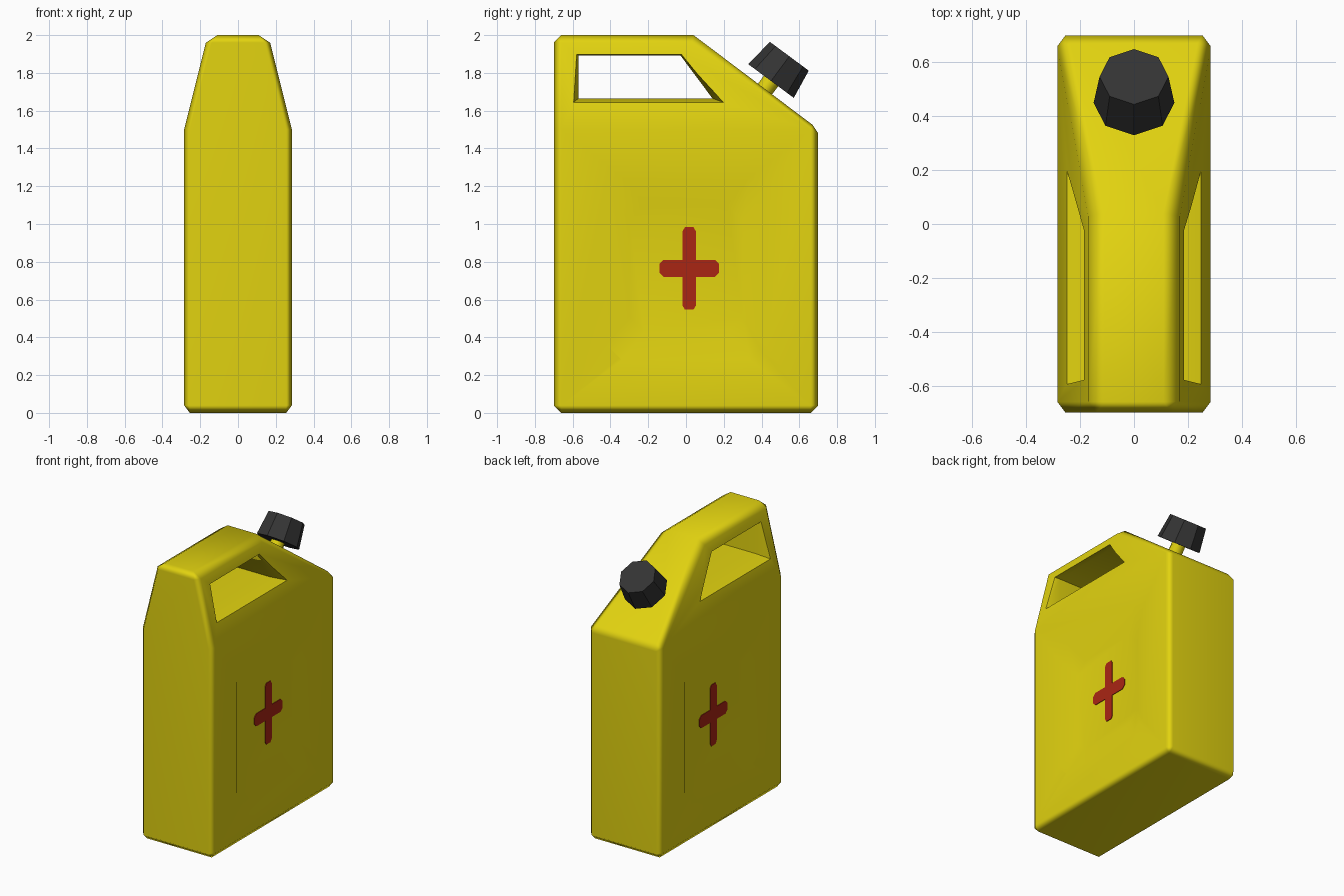
import bpy, bmesh, math
from mathutils import Vector, Matrix

if "Cube" in bpy.data.objects:
    bpy.data.objects.remove(bpy.data.objects["Cube"])


def material(name, rgb):
    m = bpy.data.materials.new(name)
    m.diffuse_color = (*rgb, 1)
    m.use_nodes = True
    m.node_tree.nodes["Principled BSDF"].inputs["Base Color"].default_value = m.diffuse_color
    return m


yellow = material("yellow plastic", (0.76, 0.65, 0.005))
black = material("black plastic", (0.034, 0.034, 0.034))
red = material("red paint", (0.40, 0.019, 0.007))


def finish(bm, name, mat=None):
    bmesh.ops.recalc_face_normals(bm, faces=bm.faces[:])
    me = bpy.data.meshes.new(name)
    bm.to_mesh(me)
    bm.free()
    ob = bpy.data.objects.new(name, me)
    bpy.context.collection.objects.link(ob)
    if mat:
        me.materials.append(mat)
    return ob


def loft(name, loops, mat=None):
    """Join (x, [(y, z), ...]) sections into a closed solid."""
    bm = bmesh.new()
    rows = [[bm.verts.new((x, y, z)) for y, z in pts] for x, pts in loops]
    n = len(rows[0])
    for a, b in zip(rows, rows[1:]):
        for i in range(n):
            j = (i + 1) % n
            bm.faces.new((a[i], a[j], b[j], b[i]))
    bm.faces.new(rows[0])
    bm.faces.new(rows[-1])
    return finish(bm, name, mat)


def activate(ob):
    bpy.ops.object.select_all(action='DESELECT')
    ob.select_set(True)
    bpy.context.view_layer.objects.active = ob


def cut(ob, cutter):
    activate(ob)
    m = ob.modifiers.new("cut", 'BOOLEAN')
    m.operation, m.solver, m.object = 'DIFFERENCE', 'EXACT', cutter
    bpy.ops.object.modifier_apply(modifier=m.name)
    bpy.data.objects.remove(cutter)


def octagon(y, z0, z1, c):
    return [(-y, z0 + c), (-y + c, z0), (y - c, z0), (y, z0 + c),
            (y, z1 - c), (y - c, z1), (-y + c, z1), (-y, z1 - c)]


# Can body: convex shell with chamfered edges, tapered shoulders, sloped back
half = [(.255, -.66, 0), (.255, .66, 0),
        (.285, -.66, .04), (.285, .66, .04), (.255, -.70, .04), (.255, .70, .04),
        (.285, -.66, 1.5), (.285, .66, 1.5), (.255, -.70, 1.5), (.255, .70, 1.48),
        (.235, .67, 1.525),
        (.17, -.66, 1.96), (.17, .03, 1.96), (.14, -.70, 1.96),
        (.11, -.66, 2.0), (.11, .04, 2.0)]
bm = bmesh.new()
for x, y, z in half:
    bm.verts.new((x, y, z))
    bm.verts.new((-x, y, z))
bmesh.ops.convex_hull(bm, input=bm.verts[:])
bmesh.ops.dissolve_limit(bm, angle_limit=math.radians(1),
                         verts=bm.verts[:], edges=bm.edges[:])
body = finish(bm, "can_body", yellow)

# Handle opening, slightly flared towards both sides
inner = [(-.57, 1.665), (.14, 1.665), (-.03, 1.893), (-.57, 1.893)]
outer = [(-.60, 1.64), (.21, 1.64), (-.01, 1.91), (-.60, 1.91)]
cut(body, loft("handle_cutter", [(-.27, outer), (-.15, inner),
                                 (.15, inner), (.27, outer)]))

# Recessed side panels with sloping walls
for s in (1, -1):
    cut(body, loft("panel_cutter", [(s * .225, octagon(.30, .43, 1.10, .08)),
                                    (s * .295, octagon(.44, .255, 1.275, .08))]))

activate(body)
bpy.ops.object.shade_smooth_by_angle(angle=math.radians(55))
wn = body.modifiers.new("weighted normals", 'WEIGHTED_NORMAL')
wn.keep_sharp = True

# Painted red cross on each panel: thin plate with blunted arm ends
cy, cz, w, h, a, b, e = .017, .765, .036, .045, .158, .218, .022
quarter = [(a, h - e), (a - e, h), (w, h), (w, b - e), (w - e * .6, b)]
pts = quarter + [(-y, z) for y, z in reversed(quarter)]
pts += [(-y, -z) for y, z in quarter] + [(y, -z) for y, z in reversed(quarter)]
pts = [(cy + y, cz + z) for y, z in pts]
for s, side in ((1, "right"), (-1, "left")):
    loft("cross_" + side, [(s * .222, pts), (s * .229, pts)], red)


# Spout and cap, standing square to the sloped back
axis = Vector((0, .595, .804))
base = Vector((0, .45, 1.757))


def tilted_cone(name, r1, r2, start, end, sides, mat):
    bm = bmesh.new()
    bmesh.ops.create_cone(bm, cap_ends=True, segments=sides, radius1=r1,
                          radius2=r2, depth=end - start)
    rot = Matrix.Rotation(-math.atan2(axis.y, axis.z), 4, 'X')
    bm.transform(Matrix.Translation(base + axis * (start + end) / 2) @ rot)
    return finish(bm, name, mat)


spout = tilted_cone("spout", .047, .047, -.10, .03, 8, yellow)
activate(spout)
bpy.ops.object.shade_smooth_by_angle(angle=math.radians(50))
tilted_cone("cap", .15, .128, 0, .163, 8, black)
